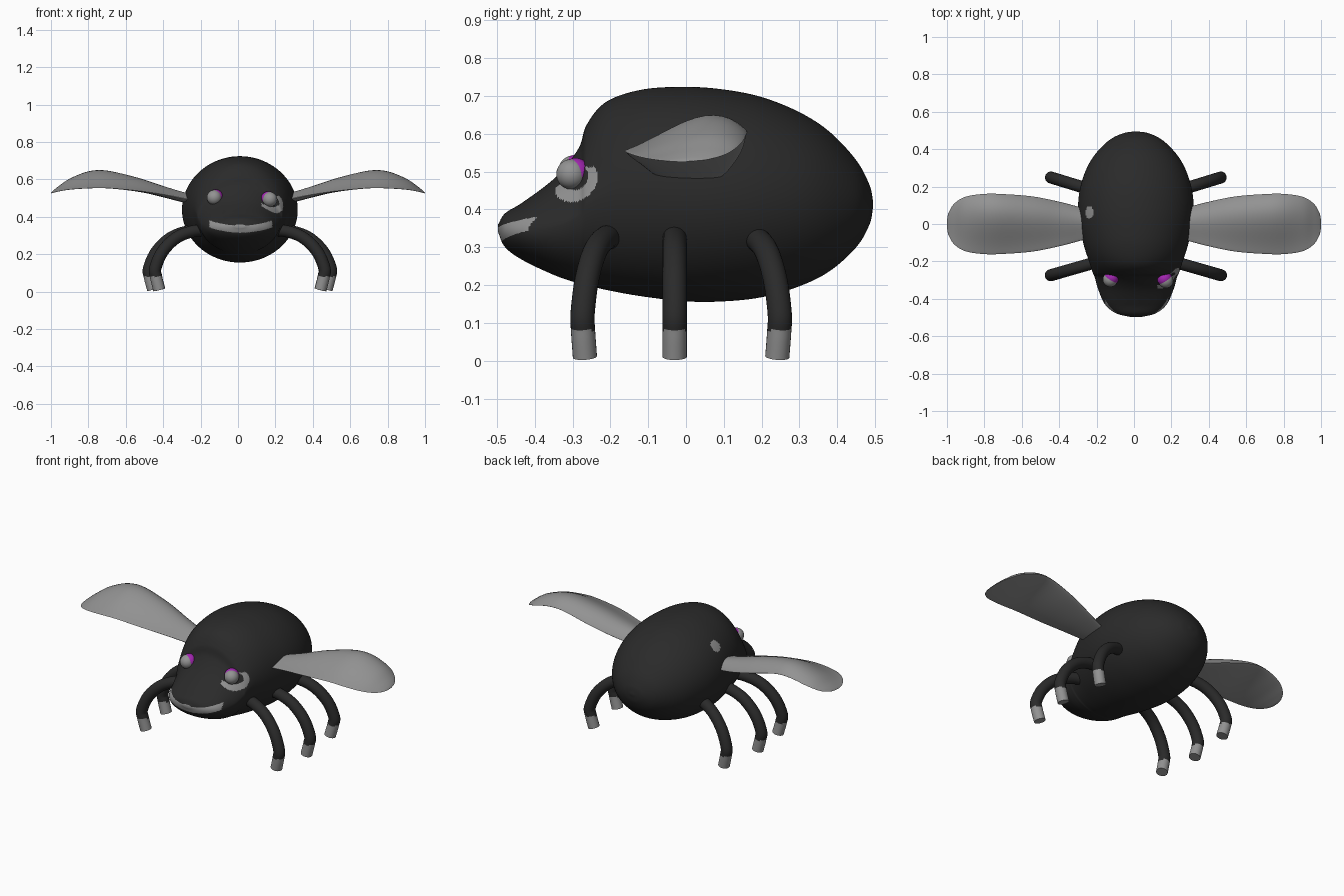
import bpy, bmesh, math
from mathutils import Vector

cube = bpy.data.objects.get("Cube")
if cube:
    bpy.data.objects.remove(cube, do_unlink=True)

SHIFT = 0.01  # the body and legs sit slightly off the wing centre


def material(name, rgb):
    mat = bpy.data.materials.new(name)
    mat.use_nodes = True
    color = (*rgb, 1.0)
    mat.diffuse_color = color
    bsdf = next(n for n in mat.node_tree.nodes if n.type == "BSDF_PRINCIPLED")
    bsdf.inputs["Base Color"].default_value = color
    return mat


black = material("shell_black", (0.023, 0.023, 0.023))
grey = material("pale_grey", (0.29, 0.29, 0.29))
purple = material("eye_purple", (0.37, 0.02, 0.45))


def smooth_path(points, steps):
    """Catmull-Rom samples through tuples of any length."""
    pts = [Vector(p) for p in points]
    pts = [pts[0] * 2 - pts[1]] + pts + [pts[-1] * 2 - pts[-2]]
    result = []
    for a, b, c, d in zip(pts, pts[1:], pts[2:], pts[3:]):
        for i in range(steps):
            t = i / steps
            result.append(0.5 * (2 * b + (c - a) * t + (2 * a - 5 * b + 4 * c - d) * t ** 2
                                 + (3 * b - a - 3 * c + d) * t ** 3))
    return result + [pts[-2]]


def finish(name, bm, mats, paint=None, angle=50):
    bmesh.ops.recalc_face_normals(bm, faces=bm.faces)
    if paint:
        for face in bm.faces:
            face.material_index = paint(face.calc_center_median())
    mesh = bpy.data.meshes.new(name)
    bm.to_mesh(mesh)
    bm.free()
    for mat in mats:
        mesh.materials.append(mat)
    obj = bpy.data.objects.new(name, mesh)
    bpy.context.collection.objects.link(obj)
    bpy.ops.object.select_all(action="DESELECT")
    obj.select_set(True)
    bpy.context.view_layer.objects.active = obj
    bpy.ops.object.shade_smooth_by_angle(angle=math.radians(angle))


def loft(rings):
    """Skin a list of closed rings and cap both ends."""
    bm = bmesh.new()
    rows = [[bm.verts.new(p) for p in ring] for ring in rings]
    count = len(rows[0])
    for a, b in zip(rows, rows[1:]):
        for i in range(count):
            j = (i + 1) % count
            bm.faces.new((a[i], a[j], b[j], b[i]))
    bm.faces.new(rows[0])
    bm.faces.new(rows[-1])
    return bm


def circle(count):
    return [(math.cos(math.tau * i / count), math.sin(math.tau * i / count)) for i in range(count)]


# Body: y, underside, top, half width
stations = [
    (-0.497, 0.34, 0.36, 0.03), (-0.478, 0.30, 0.39, 0.105), (-0.43, 0.265, 0.42, 0.165),
    (-0.345, 0.225, 0.485, 0.203), (-0.285, 0.205, 0.56, 0.22), (-0.262, 0.20, 0.625, 0.23),
    (-0.21, 0.187, 0.685, 0.247), (-0.115, 0.17, 0.717, 0.278), (0.0, 0.157, 0.724, 0.303),
    (0.1, 0.157, 0.717, 0.309), (0.2, 0.168, 0.697, 0.296), (0.3, 0.197, 0.657, 0.262),
    (0.38, 0.237, 0.605, 0.212), (0.45, 0.30, 0.53, 0.14), (0.485, 0.36, 0.465, 0.068),
    (0.495, 0.408, 0.42, 0.01),
]


def body_ring(y, low, high, width):
    # the brow narrows towards its ridge
    ridge = 1 + 0.4 * math.exp(-((y + 0.29) / 0.08) ** 2)
    mid, half = (low + high) / 2, (high - low) / 2
    return [(SHIFT + width * cx, y, mid + half * (cz ** ridge if cz > 0 else cz))
            for cx, cz in circle(220)]


def body_paint(c):
    # smiling mouth
    mx = c.x - 0.015
    if c.y < -0.395 and abs(mx) < 0.168 and abs(c.z - 0.334 - mx * mx) < 0.019:
        return 1
    # crescent patch around the left eye
    u, v = c.y + 0.29, c.z - 0.472
    along, across = 0.8 * u + 0.6 * v, 0.8 * v - 0.6 * u
    inside = (along / 0.062) ** 2 + (across / 0.047) ** 2 < 1
    hole = math.hypot(c.y + 0.295, c.z - 0.488) < 0.036
    if inside and not hole and c.x > 0.125 and c.z < 0.512:
        return 1
    # round spot on the right of the back
    return int((c - Vector((-0.246, 0.063, 0.61))).length < 0.035)


finish("body", loft([body_ring(*s) for s in smooth_path(stations, 16)]), [black, grey], body_paint)


# Eyes: a grey ball in front of a purple one
def ball(name, centre, radius, mat):
    bm = bmesh.new()
    bmesh.ops.create_uvsphere(bm, u_segments=32, v_segments=20, radius=radius)
    bmesh.ops.translate(bm, verts=bm.verts, vec=centre)
    finish(name, bm, [mat])


for label, side, centre in (("left", 1, (0.17, -0.303, 0.493)), ("right", -1, (-0.127, -0.297, 0.503))):
    ball(label + "_eye", centre, 0.04, grey)
    ball(label + "_eye_back", Vector(centre) + Vector((-0.007 * side, 0.011, 0.003)), 0.04, purple)

# Legs: one arched tube, turned outward at front and rear
leg_path = smooth_path([(0.16, 0.322), (0.26, 0.325), (0.365, 0.29), (0.445, 0.215),
                        (0.486, 0.125), (0.482, 0.08), (0.464, 0.01)], 6)


def leg(name, side, base, y, turn):
    rings = []
    for i, p in enumerate(leg_path):
        tangent = (leg_path[min(i + 1, len(leg_path) - 1)] - leg_path[max(i - 1, 0)]).normalized()
        ring = []
        for a, b in circle(24):
            reach = p.x - 0.032 * a * tangent.y - 0.22
            x = base + reach * math.cos(turn) - 0.032 * b * math.sin(turn)
            across = reach * math.sin(turn) + 0.032 * b * math.cos(turn)
            ring.append((SHIFT + side * x, y + across, p.y + 0.032 * a * tangent.x))
        rings.append(ring)
    finish(name, loft(rings), [black, grey], lambda c: int(c.z < 0.081))


# Wings: x, half chord, leading height, trailing height, arch, half thickness
wing_stations = [
    (0.24, 0.075, 0.49, 0.475, 0.022, 0.014), (0.3, 0.093, 0.5, 0.487, 0.026, 0.013),
    (0.4, 0.119, 0.52, 0.512, 0.034, 0.011), (0.54, 0.147, 0.54, 0.555, 0.044, 0.01),
    (0.7, 0.16, 0.554, 0.6, 0.046, 0.009), (0.8, 0.161, 0.553, 0.602, 0.042, 0.008),
    (0.9, 0.146, 0.546, 0.575, 0.028, 0.006), (0.96, 0.11, 0.536, 0.548, 0.013, 0.004),
    (0.99, 0.063, 0.529, 0.533, 0.004, 0.003), (1.0, 0.022, 0.526, 0.528, 0.0, 0.001),
]


def wing(name, side):
    rings = []
    for x, half, lead, trail, arch, thick in smooth_path(wing_stations, 5):
        mid, slope = (lead + trail) / 2, (trail - lead) / 2
        # the arched upper side peaks behind the middle, the underside stays flat
        rings.append([(side * x, half * c,
                       mid + slope * c + thick * s + arch * max(s, 0) ** 2 * (1 + 0.9 * c))
                      for c, s in circle(40)])
    finish(name, loft(rings), [grey], angle=70)


for label, side in (("left", 1), ("right", -1)):
    leg(label + "_front_leg", side, 0.197, -0.2, math.radians(-16))
    leg(label + "_middle_leg", side, 0.22, -0.03, 0.0)
    leg(label + "_rear_leg", side, 0.197, 0.17, math.radians(17))
    wing(label + "_wing", side)
